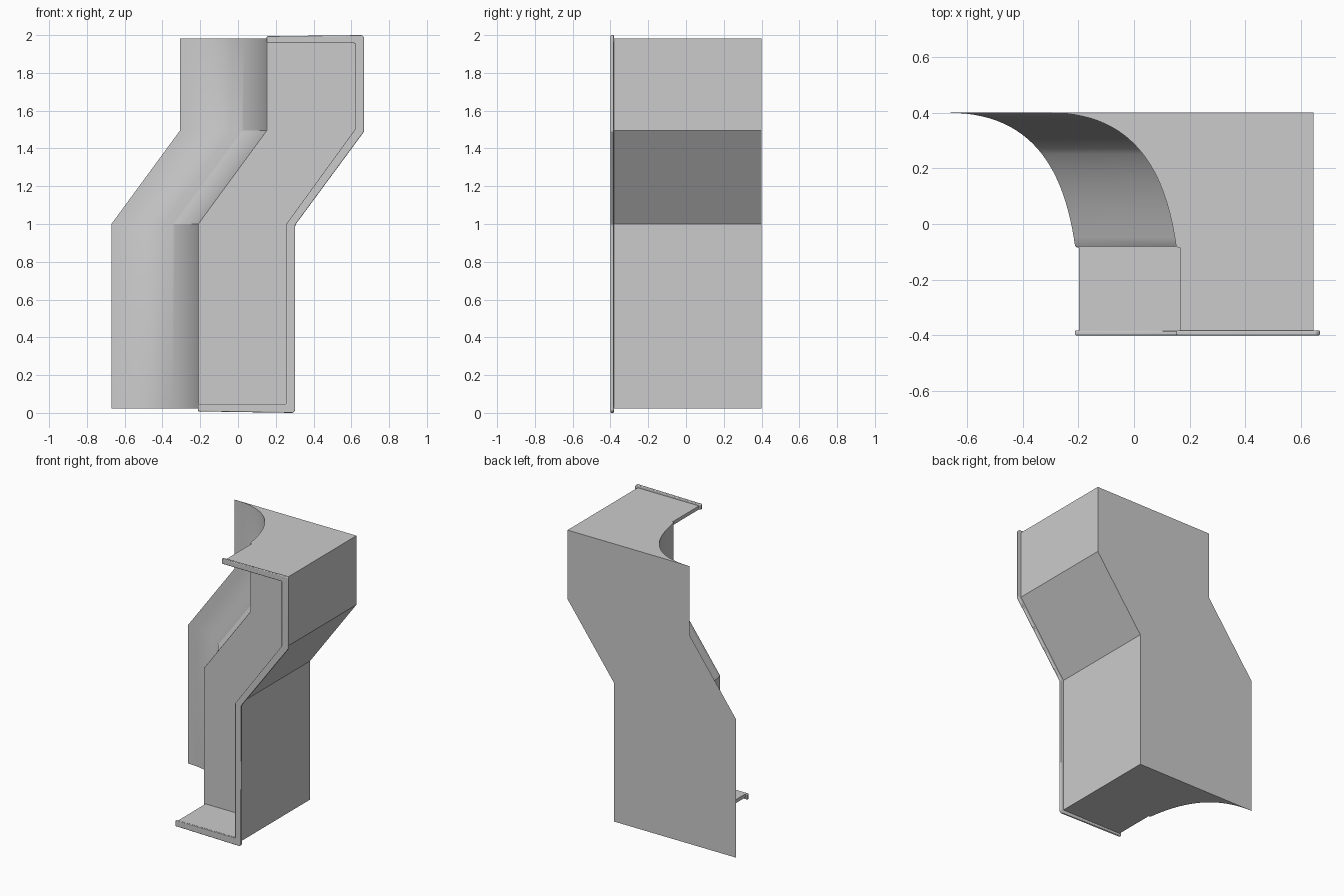
import bpy, bmesh
from mathutils import Vector
from mathutils.geometry import interpolate_bezier

if "Cube" in bpy.data.objects:
    bpy.data.objects.remove(bpy.data.objects["Cube"])

SHIFT = 0.363  # sideways jog between lower and upper halves


def finish(name, bm):
    bmesh.ops.recalc_face_normals(bm, faces=bm.faces)
    me = bpy.data.meshes.new(name)
    bm.to_mesh(me)
    bm.free()
    ob = bpy.data.objects.new(name, me)
    bpy.context.collection.objects.link(ob)
    return ob


def loft(name, plan, z0, z1):
    """Stack a plan outline through the jogged column."""
    bm = bmesh.new()
    rings = [[bm.verts.new((x + dx, y, z)) for x, y in plan]
             for z, dx in ((z0, 0), (1.0, 0), (1.495, SHIFT), (z1, SHIFT))]
    n = len(plan)
    for a, b in zip(rings, rings[1:]):
        for i in range(n):
            j = (i + 1) % n
            bm.faces.new((a[i], a[j], b[j], b[i]))
    bm.faces.new(rings[0])
    bm.faces.new(rings[-1])
    return finish(name, bm)


def smooth(ob):
    bpy.ops.object.select_all(action='DESELECT')
    ob.select_set(True)
    bpy.context.view_layer.objects.active = ob
    bpy.ops.object.shade_smooth_by_angle(angle=0.5)


# Body: flared left side, straight back and right side
curve = [(p.x, p.y) for p in interpolate_bezier(
    Vector((-0.67, 0.40)), Vector((-0.36, 0.40)),
    Vector((-0.25, 0.19)), Vector((-0.212, -0.078)), 28)]
plan = curve + [(-0.206, -0.085), (-0.197, -0.085), (-0.197, -0.385),
                (0.282, -0.385), (0.282, 0.40)]
body = loft("cabinet_body", plan, 0.022, 1.982)

# Recess open at the front and left, leaving shelf plates and a side wall
cutter = loft("recess_cutter",
              [(-0.5, -1.0), (0.256, -1.0), (0.256, -0.08), (-0.5, -0.08)],
              0.047, 1.957)
cutter.hide_render = True
cutter.hide_set(True)
mod = body.modifiers.new("recess", 'BOOLEAN')
mod.operation = 'DIFFERENCE'
mod.solver = 'EXACT'
mod.object = cutter
bpy.context.view_layer.objects.active = body
bpy.ops.object.modifier_apply(modifier=mod.name)
bpy.data.objects.remove(cutter)
smooth(body)

# Front rim: C-shaped trim around top, right and bottom
outline = [(0.152, 1.994), (0.655, 2.0), (0.668, 1.988), (0.668, 1.49),
           (0.303, 0.995), (0.303, 0.012), (0.29, 0.0), (-0.212, 0.008),
           (-0.212, 0.047), (0.256, 0.047), (0.256, 1.0),
           (0.619, 1.5), (0.619, 1.957), (0.152, 1.957)]
bm = bmesh.new()
face = bm.faces.new([bm.verts.new((x, -0.4, z)) for x, z in outline])
ext = bmesh.ops.extrude_face_region(bm, geom=[face])
bmesh.ops.translate(bm, vec=(0, 0.018, 0),
                    verts=[v for v in ext["geom"] if isinstance(v, bmesh.types.BMVert)])
rim = finish("front_rim", bm)
bev = rim.modifiers.new("rounding", 'BEVEL')
bev.width = 0.005
bev.segments = 3
smooth(rim)
